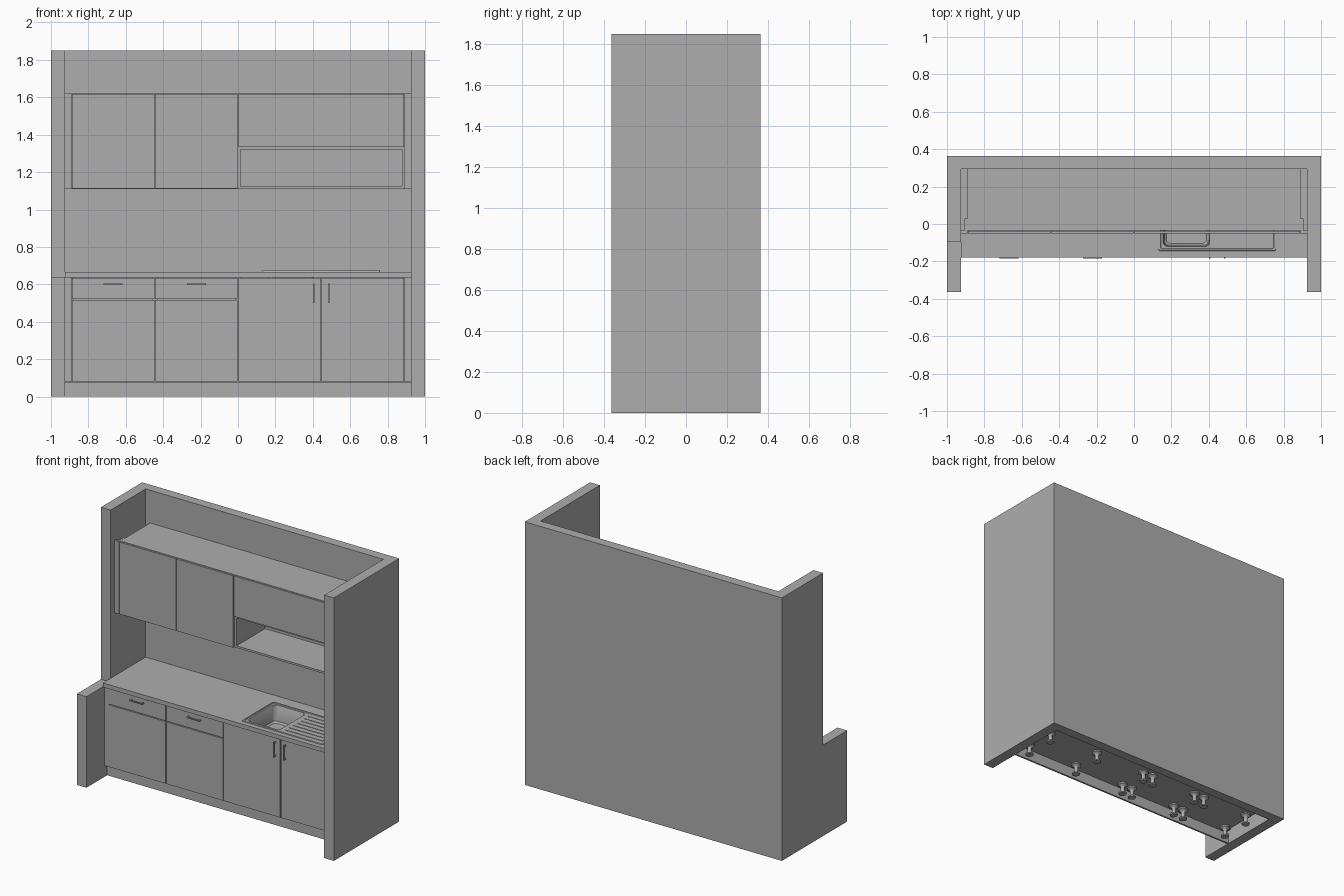
import bpy, bmesh, math

cube = bpy.data.objects.get("Cube")
if cube:
    bpy.data.objects.remove(cube)

grey = bpy.data.materials.new("plain_grey")
grey.use_nodes = True
grey.diffuse_color = (0.42, 0.42, 0.42, 1)
grey.node_tree.nodes["Principled BSDF"].inputs["Base Color"].default_value = (0.42, 0.42, 0.42, 1)


def finish(name, bm, smooth=False):
    bmesh.ops.recalc_face_normals(bm, faces=bm.faces)
    me = bpy.data.meshes.new(name)
    bm.to_mesh(me)
    bm.free()
    me.materials.append(grey)
    ob = bpy.data.objects.new(name, me)
    bpy.context.collection.objects.link(ob)
    if smooth:
        bpy.ops.object.select_all(action='DESELECT')
        ob.select_set(True)
        bpy.context.view_layer.objects.active = ob
        bpy.ops.object.shade_smooth_by_angle(angle=math.radians(35))
    return ob


def boxes(name, *items):
    """One object from boxes given as (x0, x1, y0, y1, z0, z1)."""
    bm = bmesh.new()
    for x0, x1, y0, y1, z0, z1 in items:
        vs = bmesh.ops.create_cube(bm, size=1)["verts"]
        for v in vs:
            v.co = ((x0 + x1) / 2 + v.co.x * (x1 - x0),
                    (y0 + y1) / 2 + v.co.y * (y1 - y0),
                    (z0 + z1) / 2 + v.co.z * (z1 - z0))
    return finish(name, bm)


def extrude_faces(name, bm, height):
    faces = list(bm.faces)
    new = bmesh.ops.extrude_face_region(bm, geom=faces)["geom"]
    for v in new:
        if isinstance(v, bmesh.types.BMVert):
            v.co.z += height
    return finish(name, bm)


def carcass(name, x0, x1, y0, y1, z0, z1, shelves=(), top=True):
    t = 0.014
    parts = [(x0, x0 + t, y0, y1, z0, z1), (x1 - t, x1, y0, y1, z0, z1),
             (x0 + t, x1 - t, y0, y1, z0, z0 + t),
             (x0 + t, x1 - t, y1 - t, y1, z0 + t, z1 - t)]
    if top:
        parts.append((x0 + t, x1 - t, y0, y1, z1 - t, z1))
    parts += [(x0 + t, x1 - t, y0, y1 - t, z, z + t) for z in shelves]
    return boxes(name, *parts)


# Surrounding walls: U-shaped full-height wall and a low return
WX, WY, IN, BACK, TOP = 1.0, 0.363, 0.925, 0.295, 1.85
bm = bmesh.new()
outline = [(-WX, WY), (-WX, -0.095), (-IN, -0.095), (-IN, BACK),
           (IN, BACK), (IN, -WY), (WX, -WY), (WX, WY)]
bm.faces.new([bm.verts.new((x, y, 0)) for x, y in outline])
extrude_faces("room_wall", bm, TOP)
boxes("low_wall", (-WX, -IN, -WY, -0.095, 0, 0.64))

# Base cabinets
G = 0.0025                      # half gap between fronts
BX = [-0.89, -0.445, 0.0, 0.89]
DF, DB = -0.164, -0.15          # base door front and back
for i in range(3):
    carcass(f"base_cabinet_{i + 1}", BX[i], BX[i + 1], DB + 0.001, 0.22, 0.075, 0.636, top=False)
for i in range(2):
    a, b = BX[i] + G, BX[i + 1] - G
    boxes(f"drawer_front_{i + 1}", (a, b, DF, DB, 0.522, 0.633))
    boxes(f"base_door_{i + 1}", (a, b, DF, DB, 0.08, 0.516))
for i, (a, b) in enumerate([(0.0, 0.445), (0.445, 0.89)]):
    boxes(f"sink_door_{i + 1}", (a + G, b - G, DF, DB, 0.08, 0.633))
boxes("plinth", (-IN, IN, -0.133, -0.12, 0, 0.075))

# L-shaped fillers between cabinets and side walls
for s, side in ((-1, "right"), (1, "left")):
    for name, y0, y1, z0, z1 in (("base", DF, -0.08, 0.08, 0.636),
                                 ("wall", -0.05, 0.03, 1.11, 1.62)):
        strip = sorted((s * 0.8905, s * IN))
        ret = sorted((s * 0.8905, s * 0.905))
        boxes(f"{name}_filler_{side}", (*strip, y0, y0 + 0.014, z0, z1),
              (*ret, y0 + 0.014, y1, z0, z1))

# Worktop: grid of slabs with an opening for the basin
xs, ys = [-IN, 0.15, 0.41, IN], [-0.18, -0.125, 0.185, BACK]
bm = bmesh.new()
grid = [[bm.verts.new((x, y, 0.637)) for y in ys] for x in xs]
for i in range(3):
    for j in range(3):
        if (i, j) != (1, 1):
            bm.faces.new((grid[i][j], grid[i + 1][j], grid[i + 1][j + 1], grid[i][j + 1]))
extrude_faces("worktop", bm, 0.03)


# Inset sink: lofted rounded rectangles from rim to basin floor
def rounded(x0, x1, y0, y1, r, z, n=6):
    pts = []
    for k, (cx, cy) in enumerate([(x1 - r, y1 - r), (x0 + r, y1 - r),
                                  (x0 + r, y0 + r), (x1 - r, y0 + r)]):
        for j in range(n + 1):
            a = math.pi / 2 * (k + j / n)
            pts.append((cx + r * math.cos(a), cy + r * math.sin(a), z))
    return pts


loops = [rounded(0.13, 0.76, -0.145, 0.205, 0.012, 0.667),
         rounded(0.132, 0.758, -0.143, 0.203, 0.011, 0.673),
         rounded(0.141, 0.749, -0.134, 0.194, 0.010, 0.673),
         rounded(0.144, 0.746, -0.131, 0.191, 0.010, 0.669),
         rounded(0.155, 0.405, -0.121, 0.18, 0.025, 0.669),
         rounded(0.158, 0.402, -0.118, 0.177, 0.025, 0.665),
         rounded(0.163, 0.397, -0.113, 0.172, 0.025, 0.56),
         rounded(0.173, 0.387, -0.103, 0.162, 0.020, 0.55)]
bm = bmesh.new()
rings = [[bm.verts.new(p) for p in loop] for loop in loops]
for a, b in zip(rings, rings[1:]):
    n = len(a)
    for i in range(n):
        bm.faces.new((a[i], a[(i + 1) % n], b[(i + 1) % n], b[i]))
bm.faces.new(rings[-1])
finish("sink", bm, True)
boxes("drainer_ridges", *[(0.44, 0.73, y - 0.006, y + 0.006, 0.668, 0.672)
                          for y in [-0.095 + 0.042 * k for k in range(7)]])


# Turned parts: adjustable feet and the sink drain
def lathe(name, profile, x, y, n=16):
    bm = bmesh.new()
    rings = [[bm.verts.new((x + r * math.cos(2 * math.pi * i / n),
                            y + r * math.sin(2 * math.pi * i / n), z))
              for i in range(n)] for r, z in profile]
    for a, b in zip(rings, rings[1:]):
        for i in range(n):
            bm.faces.new((a[i], a[(i + 1) % n], b[(i + 1) % n], b[i]))
    bm.faces.new(rings[0])
    bm.faces.new(rings[-1])
    finish(name, bm, True)


lathe("sink_drain", [(0.028, 0.5495), (0.028, 0.553), (0.02, 0.553), (0.016, 0.551)], 0.28, 0.03)
foot = [(0.026, 0), (0.028, 0.008), (0.014, 0.016), (0.013, 0.05),
        (0.018, 0.058), (0.034, 0.066), (0.034, 0.075)]
for i, x in enumerate([-0.85, -0.485, -0.405, -0.04, 0.04, 0.445, 0.85]):
    for j, y in enumerate([-0.07, 0.145]):
        lathe(f"cabinet_foot_{i + 1}_{j + 1}", foot, x, y)


# Bar handles on two posts
def handle(name, x, z, length, vertical, out):
    h, t = length / 2, 0.004
    parts = []
    for lo, hi, y0, y1 in ((-h, h, out, out + 0.006),
                           (-h, -h + 0.01, out + 0.006, DF),
                           (h - 0.01, h, out + 0.006, DF)):
        if vertical:
            parts.append((x - t, x + t, y0, y1, z + lo, z + hi))
        else:
            parts.append((x + lo, x + hi, y0, y1, z - t, z + t))
    boxes(name, *parts)


for i, x in enumerate((-0.668, -0.222)):
    handle(f"drawer_handle_{i + 1}", x, 0.6, 0.1, False, -0.184)
for i, x in enumerate((0.405, 0.485)):
    handle(f"door_handle_{i + 1}", x, 0.553, 0.104, True, -0.185)

# Wall cabinets; the wide one has an open niche under a flap
UF, UB = -0.05, -0.037
for i in range(3):
    carcass(f"wall_cabinet_{i + 1}", BX[i], BX[i + 1], UB + 0.001, BACK, 1.11, 1.62,
            shelves=(1.32,) if i == 2 else ())
for i in range(2):
    boxes(f"wall_door_{i + 1}", (BX[i] + G, BX[i + 1] - G, UF, UB, 1.112, 1.618))
boxes("flap_door", (G, 0.89 - G, UF, UB, 1.334, 1.618))
